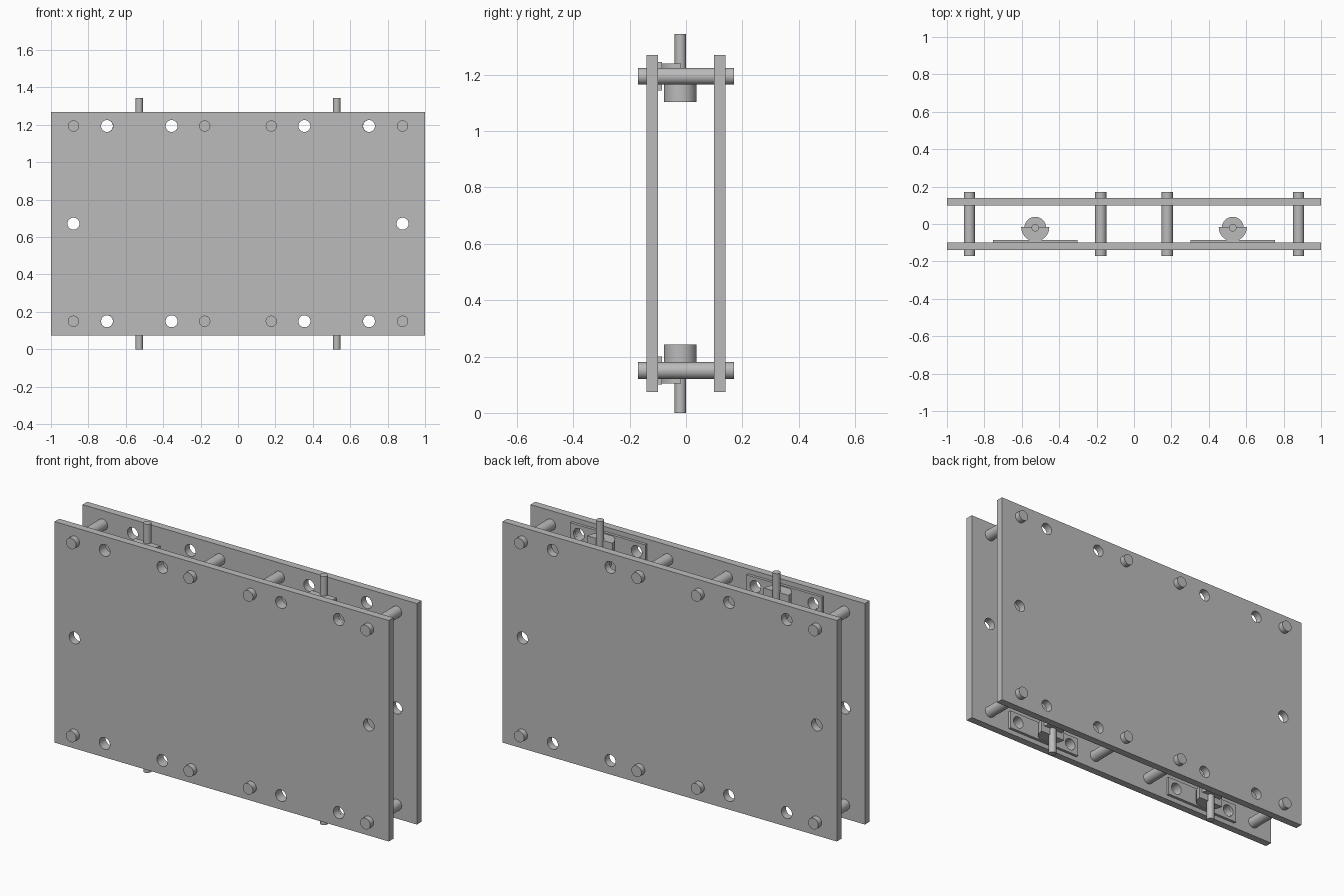
import bpy
from math import cos, sin, pi, radians
from mathutils import Matrix

cube = bpy.data.objects.get("Cube")
if cube:
    bpy.data.objects.remove(cube, do_unlink=True)

grey = bpy.data.materials.new("plain grey")
grey.use_nodes = True
COLOUR = (0.5, 0.5, 0.5, 1)
grey.diffuse_color = COLOUR
grey.node_tree.nodes["Principled BSDF"].inputs["Base Color"].default_value = COLOUR

MID_Z = 0.672      # mirror height between the lower and upper fittings
ROW = 0.522        # offset of each fitting row from that height
HOLE_R = 0.032


def arc(cx, cy, r, start=0.0, sweep=2 * pi, n=32):
    """Points on a circle or, with a partial sweep, on an arc."""
    closed = sweep >= 2 * pi
    steps = n if closed else n - 1
    return [(cx + r * cos(start + sweep * i / steps),
             cy + r * sin(start + sweep * i / steps)) for i in range(n)]


def rect(w, h):
    return [(-w / 2, -h / 2), (w / 2, -h / 2), (w / 2, h / 2), (-w / 2, h / 2)]


def extrude(name, loops, low, high, axis="Z"):
    """Solid from an outline and its holes, extruded along z or y."""
    curve = bpy.data.curves.new(name, "CURVE")
    curve.dimensions = "2D"
    curve.fill_mode = "BOTH"
    curve.extrude = (high - low) / 2
    for loop in loops:
        spline = curve.splines.new("POLY")
        spline.points.add(len(loop) - 1)
        for point, (x, y) in zip(spline.points, loop):
            point.co = (x, y, 0, 1)
        spline.use_cyclic_u = True
    temp = bpy.data.objects.new(name + "_curve", curve)
    bpy.context.collection.objects.link(temp)
    bpy.context.view_layer.update()
    graph = bpy.context.evaluated_depsgraph_get()
    mesh = bpy.data.meshes.new_from_object(temp.evaluated_get(graph))
    bpy.data.objects.remove(temp, do_unlink=True)

    centre = (low + high) / 2
    if axis == "Y":
        mesh.transform(Matrix.Translation((0, centre, MID_Z)) @ Matrix.Rotation(pi / 2, 4, "X"))
    else:
        mesh.transform(Matrix.Translation((0, 0, centre)))
    mesh.materials.clear()
    mesh.materials.append(grey)
    mesh.name = name
    obj = bpy.data.objects.new(name, mesh)
    bpy.context.collection.objects.link(obj)
    bpy.ops.object.select_all(action="DESELECT")
    obj.select_set(True)
    bpy.context.view_layer.objects.active = obj
    bpy.ops.object.shade_smooth_by_angle(angle=radians(30))
    return obj


# Side plates with bolt holes
holes = [arc(x, z, HOLE_R) for x in (-0.7, -0.355, 0.355, 0.7) for z in (-ROW, ROW)]
holes += [arc(x, 0, HOLE_R) for x in (-0.88, 0.88)]
for name, y in (("front_plate", -0.12), ("back_plate", 0.12)):
    extrude(name, [rect(2, 1.195)] + holes, y - 0.02, y + 0.02, "Y")

for level, up in (("lower", -1), ("upper", 1)):
    # Spacer rods joining the plates
    for i, x in enumerate((-0.88, -0.178, 0.178, 0.88)):
        extrude(f"{level}_spacer_rod_{i + 1}", [arc(x, up * ROW, 0.03)], -0.17, 0.17, "Y")

    for side, x in (("right", -0.528), ("left", 0.528)):
        label = f"{level}_{side}"

        def upright(part, loops, a, b):
            # Heights are measured outward from the middle
            low, high = sorted((MID_Z + up * a, MID_Z + up * b))
            return extrude(f"{label}_{part}", loops, low, high)

        # Mounting flange on the inside of the front plate
        flange = extrude(f"{label}_flange",
                         [rect(0.45, 0.1), arc(-0.173, 0, HOLE_R), arc(0.173, 0, HOLE_R)],
                         -0.1, -0.085, "Y")
        flange.location = (x, 0, up * ROW)

        # Half-round bracket, round housing and pin
        half = arc(x, -0.017, 0.075, pi, pi)
        upright("half_round_bracket", [half], 0.5, 0.567)
        upright("housing", [arc(x, -0.02, 0.058, n=48)], 0.43, 0.53)
        upright("pin", [arc(x, -0.02, 0.02)], 0.43, 0.672)
